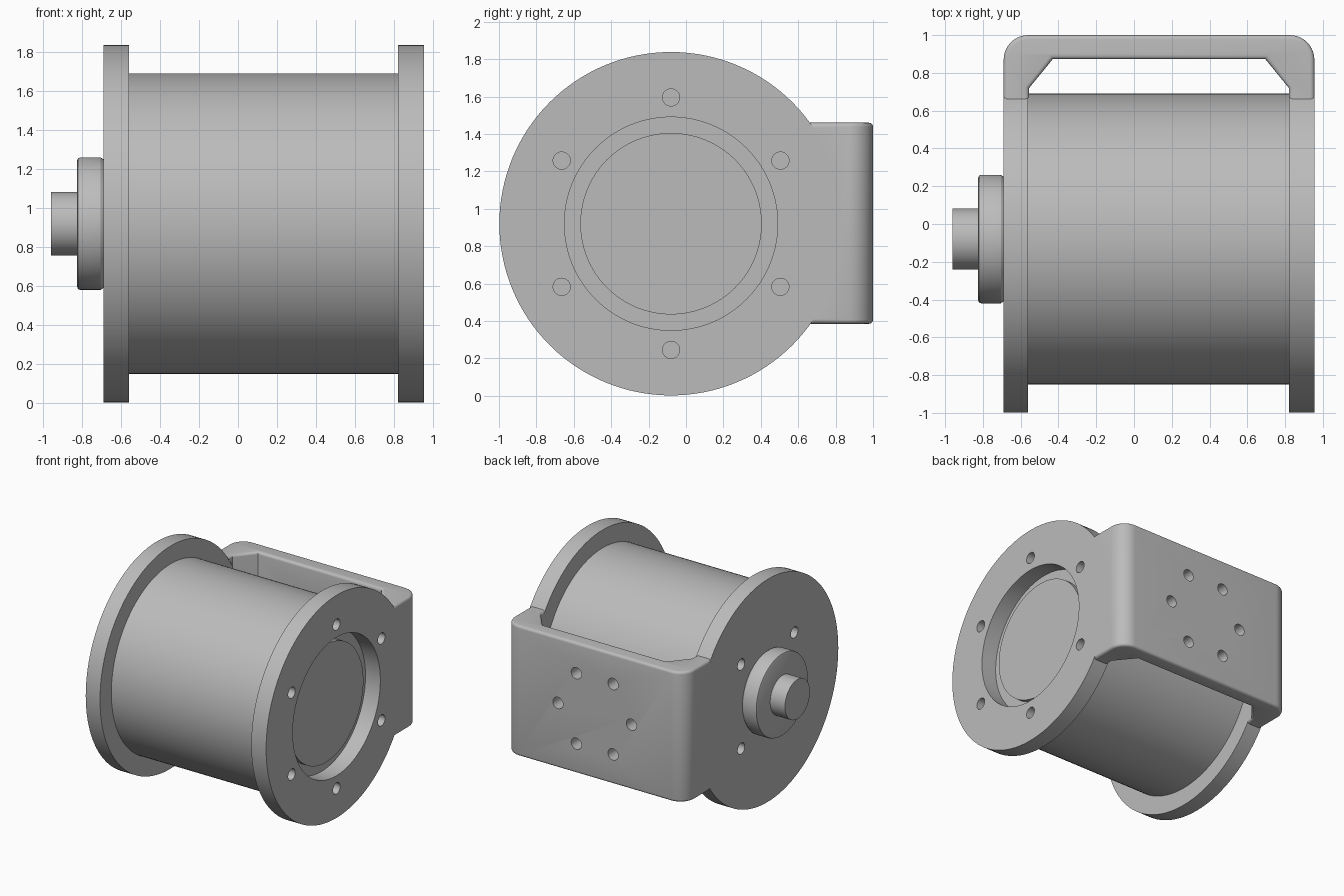
import bpy, bmesh, math
from mathutils import Matrix, Vector

cube = bpy.data.objects.get("Cube")
if cube:
    bpy.data.objects.remove(cube, do_unlink=True)

AXIS_Y, AXIS_Z = -0.08, 0.92
FLANGE_R = 0.918
X0, X1, X2, X3 = -0.69, -0.56, 0.82, 0.955   # flange faces along the axis
MID_X = (X0 + X3) / 2

grey = bpy.data.materials.new("Plain grey")
grey.use_nodes = True
colour = (0.5, 0.5, 0.5, 1)
grey.diffuse_color = colour
grey.node_tree.nodes["Principled BSDF"].inputs["Base Color"].default_value = colour


def finish(bm, name):
    bmesh.ops.recalc_face_normals(bm, faces=bm.faces)
    mesh = bpy.data.meshes.new(name)
    bm.to_mesh(mesh)
    bm.free()
    obj = bpy.data.objects.new(name, mesh)
    bpy.context.collection.objects.link(obj)
    mesh.materials.append(grey)
    return obj


def revolve(name, profile, closed=False):
    """Spin (x, radius) points around the main axis."""
    bm = bmesh.new()
    verts = [bm.verts.new((x, AXIS_Y, AXIS_Z + r)) for x, r in profile]
    edges = [bm.edges.new(pair) for pair in zip(verts, verts[1:])]
    if closed:
        edges.append(bm.edges.new((verts[-1], verts[0])))
    bmesh.ops.spin(bm, geom=verts + edges, cent=(0, AXIS_Y, AXIS_Z), axis=(1, 0, 0),
                   angle=math.tau, steps=128, use_merge=True)
    bmesh.ops.remove_doubles(bm, verts=bm.verts, dist=1e-5)
    return finish(bm, name)


def cut(obj, centres, radius, depth, direction, segments=32):
    """Subtract cylinders with the given centres and direction."""
    bm = bmesh.new()
    turn = Vector((0, 0, 1)).rotation_difference(Vector(direction)).to_matrix().to_4x4()
    for c in centres:
        bmesh.ops.create_cone(bm, cap_ends=True, segments=segments, radius1=radius,
                              radius2=radius, depth=depth, matrix=Matrix.Translation(c) @ turn)
    cutter = finish(bm, "cutter")
    cutter.hide_render = True
    mod = obj.modifiers.new("Cut", 'BOOLEAN')
    mod.operation, mod.solver, mod.object = 'DIFFERENCE', 'EXACT', cutter
    with bpy.context.temp_override(object=obj, active_object=obj, selected_objects=[obj]):
        bpy.ops.object.modifier_apply(modifier=mod.name)
    bpy.data.objects.remove(cutter, do_unlink=True)


def ring(count, radius, start):
    return [(radius * math.cos(start + math.tau * i / count),
             radius * math.sin(start + math.tau * i / count)) for i in range(count)]


# Drum, flanges, hub and shaft
drum = revolve("drum", [(X1, 0), (X1, 0.77), (X2, 0.77), (X2, 0)])
left_flange = revolve("shaft_side_flange",
                      [(X0, 0), (X0, FLANGE_R), (X1, FLANGE_R), (X1, 0)])
right_flange = revolve("open_side_flange",
                       [(X2, 0.57), (X2, FLANGE_R), (X3, FLANGE_R), (X3, 0.57)], closed=True)
end_disc = revolve("end_disc", [(X2, 0.485), (0.86, 0.485), (0.86, 0)])
hub = revolve("hub", [(X0, 0.33), (-0.705, 0.34), (-0.81, 0.34), (-0.82, 0.336),
                      (-0.825, 0.325), (-0.825, 0)])
shaft = revolve("shaft", [(-0.825, 0.162), (-0.96, 0.162), (-0.96, 0)])

# Bolt holes in the flanges
cut(right_flange, [(0.89, AXIS_Y + a, AXIS_Z + b) for a, b in ring(6, 0.675, math.pi / 2)],
    0.046, 0.3, (1, 0, 0))
cut(left_flange, [(-0.62, AXIS_Y + a, AXIS_Z + b) for a, b in ring(4, 0.49, math.pi / 4)],
    0.046, 0.3, (1, 0, 0))

# Mounting bracket: half profile mirrored, extruded upward
half = [(X3, 0.5)]
R = 0.13
for i in range(11):
    t = math.pi / 2 * i / 10
    half.append((X3 - R + R * math.cos(t), 1 - R + R * math.sin(t)))
inner = [(0.695, 0.873), (X2, 0.72), (X2, 0.5)]


def flip(points):
    return [(2 * MID_X - x, y) for x, y in reversed(points)]


outline = half + flip(half) + flip(inner) + inner
bm = bmesh.new()
base = bm.faces.new([bm.verts.new((x, y, 0.385)) for x, y in outline])
top = bmesh.ops.extrude_face_region(bm, geom=[base])["geom"]
bmesh.ops.translate(bm, verts=[v for v in top if isinstance(v, bmesh.types.BMVert)],
                    vec=(0, 0, 1.075))
rims = [e for e in bm.edges if abs(e.verts[0].co.z - e.verts[1].co.z) < 1e-4]
bmesh.ops.bevel(bm, geom=rims, offset=0.022, segments=4, profile=0.5, affect='EDGES')
bracket = finish(bm, "mounting_bracket")

# Seat the bracket legs on the flange rims, then drill it
cut(bracket, [((X0 + X1) / 2 - 0.05, AXIS_Y, AXIS_Z), ((X2 + X3) / 2 + 0.05, AXIS_Y, AXIS_Z)],
    FLANGE_R - 0.001, 0.24, (1, 0, 0), segments=128)
cut(bracket, [(MID_X + a, 0.94, AXIS_Z + b) for a, b in ring(6, 0.335, 0)],
    0.047, 0.3, (0, 1, 0))

# Smooth shading with sharp edges kept
bpy.ops.object.select_all(action='DESELECT')
for obj in (drum, left_flange, right_flange, end_disc, hub, shaft, bracket):
    obj.select_set(True)
bpy.context.view_layer.objects.active = drum
bpy.ops.object.shade_smooth_by_angle(angle=math.radians(30))
